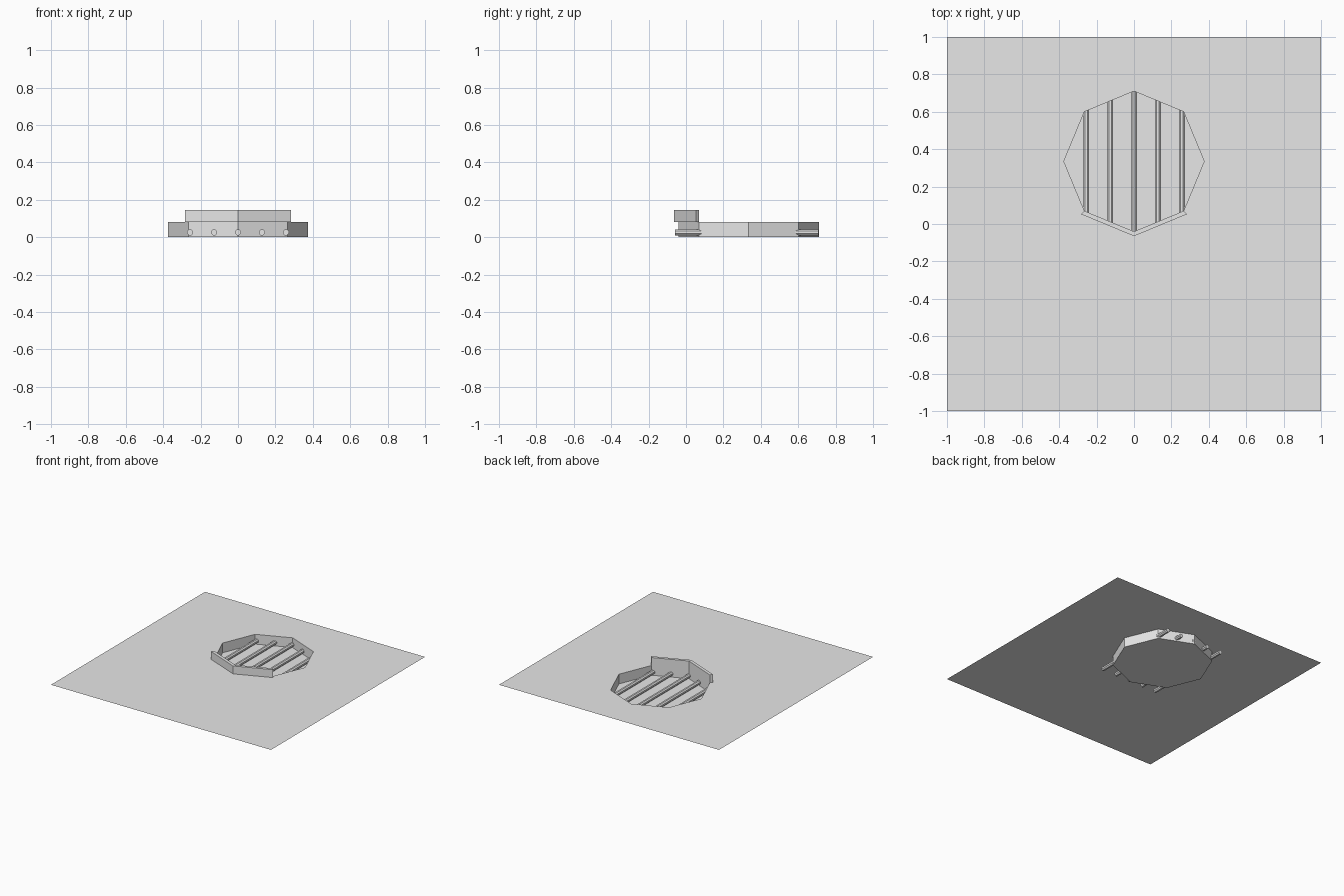
import bpy, bmesh, math
from mathutils import Matrix, Vector

cube = bpy.data.objects.get("Cube")
if cube:
    bpy.data.objects.remove(cube, do_unlink=True)

CENTRE_Y = 0.335     # centre of the octagonal pit
RADIUS = 0.375
GROUND_Z = 0.08      # height of the sheet above the pit floor
LIP_TOP = 0.145

grey = bpy.data.materials.new("light_grey")
grey.use_nodes = True
grey.diffuse_color = (0.8, 0.8, 0.8, 1)
grey.node_tree.nodes["Principled BSDF"].inputs["Base Color"].default_value = (0.8, 0.8, 0.8, 1)


def finish(name, bm):
    mesh = bpy.data.meshes.new(name)
    bm.to_mesh(mesh)
    bm.free()
    mesh.materials.append(grey)
    obj = bpy.data.objects.new(name, mesh)
    bpy.context.collection.objects.link(obj)
    return obj


def corner(k, radius, z):
    """Corner k of the octagon, counted anticlockwise from +x."""
    a = k * math.pi / 4
    return Vector((radius * math.cos(a), CENTRE_Y + radius * math.sin(a), z))


# Flat square sheet with an octagonal opening
bm = bmesh.new()
inner = [bm.verts.new(corner(k, RADIUS, GROUND_Z)) for k in range(8)]
outer = []
for k in range(8):
    a = k * math.pi / 4
    x, y = round(math.cos(a)), round(math.sin(a))
    outer.append(bm.verts.new((x, y if y else CENTRE_Y, GROUND_Z)))
for k in range(8):
    n = (k + 1) % 8
    bm.faces.new((inner[k], outer[k], outer[n], inner[n]))
finish("ground_sheet", bm)

# Sunken pit: floor and walls facing inwards
bm = bmesh.new()
low = [bm.verts.new(corner(k, RADIUS, 0)) for k in range(8)]
high = [bm.verts.new(corner(k, RADIUS, GROUND_Z)) for k in range(8)]
bm.faces.new(low)
for k in range(8):
    n = (k + 1) % 8
    bm.faces.new((low[n], low[k], high[k], high[n]))
finish("pit", bm)

# Raised lip along the two front sides of the pit
bm = bmesh.new()
sections = []
for k in (5, 6, 7):
    sections.append([bm.verts.new(corner(k, r, z)) for r, z in (
        (RADIUS, GROUND_Z), (RADIUS + 0.025, GROUND_Z),
        (RADIUS + 0.025, LIP_TOP), (RADIUS, LIP_TOP))])
for a, b in zip(sections, sections[1:]):
    for i in range(4):
        j = (i + 1) % 4
        bm.faces.new((a[i], a[j], b[j], b[i]))
bm.faces.new(sections[0])
bm.faces.new(sections[-1])
bmesh.ops.recalc_face_normals(bm, faces=bm.faces)
finish("front_lip", bm)

# Row of bars running front to back through the pit walls
for i in range(5):
    bm = bmesh.new()
    place = (Matrix.Translation(((i - 2) * 0.128, 0.325, 0.026))
             @ Matrix.Rotation(math.pi / 2, 4, "X")
             @ Matrix.Rotation(math.pi / 8, 4, "Z"))
    bmesh.ops.create_cone(bm, cap_ends=True, segments=8, radius1=0.017,
                          radius2=0.017, depth=0.765, matrix=place)
    finish(f"bar_{i + 1}", bm)
